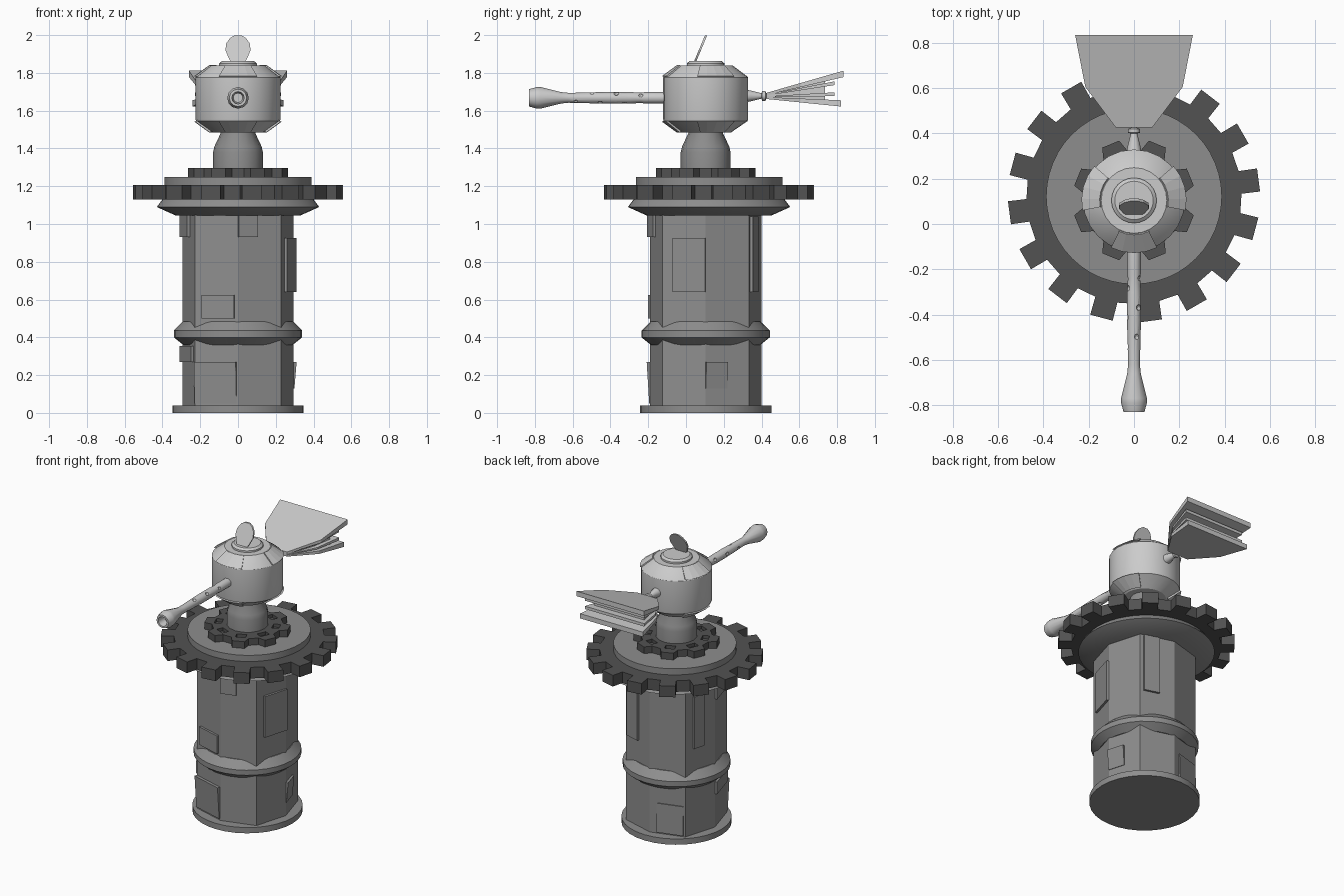
import bpy, bmesh, math
from mathutils import Vector, Matrix

if "Cube" in bpy.data.objects:
    bpy.data.objects.remove(bpy.data.objects["Cube"])

CY = 0.104      # tower axis
GY = 0.122      # wheel axis


def material(name, v):
    m = bpy.data.materials.new(name)
    m.diffuse_color = (v, v, v, 1)
    m.use_nodes = True
    m.node_tree.nodes["Principled BSDF"].inputs["Base Color"].default_value = m.diffuse_color
    return m


STONE = material("mid_grey", 0.27)
DARK = material("dark_grey", 0.085)
LIGHT = material("light_grey", 0.6)


def finish(name, bm, mat, smooth=None):
    bmesh.ops.recalc_face_normals(bm, faces=bm.faces)
    me = bpy.data.meshes.new(name)
    bm.to_mesh(me)
    bm.free()
    me.materials.append(mat)
    if smooth:
        me.shade_smooth()
        me.set_sharp_from_angle(angle=math.radians(smooth))
    ob = bpy.data.objects.new(name, me)
    bpy.context.collection.objects.link(ob)
    return ob


def loft(name, rings, mat, smooth=None):
    """Skin a stack of equal-length point rings and cap both ends."""
    bm = bmesh.new()
    rows = [[bm.verts.new(p) for p in r] for r in rings]
    n = len(rows[0])
    for a, b in zip(rows, rows[1:]):
        for i in range(n):
            bm.faces.new((a[i], a[(i + 1) % n], b[(i + 1) % n], b[i]))
    bm.faces.new(rows[0])
    bm.faces.new(rows[-1])
    return finish(name, bm, mat, smooth)


def lathe(name, profile, mat, sides=32, cy=CY, smooth=30):
    """Profile of (radius, z) turned around a vertical axis."""
    ang = [2 * math.pi * i / sides for i in range(sides)]
    return loft(name, [[(r * math.cos(a), cy + r * math.sin(a), z) for a in ang]
                       for r, z in profile], mat, smooth)


def lathe_y(name, profile, z, mat, sides=12):
    """Profile of (radius, y) turned around a front-to-back axis."""
    ang = [2 * math.pi * i / sides for i in range(sides)]
    return loft(name, [[(r * math.cos(a), y, z + r * math.sin(a)) for a in ang]
                       for r, y in profile], mat, 40)


def gear(name, teeth, root, tip, z0, z1, cy, phase, root_w, tip_w):
    """Toothed wheel; tooth widths are half angles as parts of one pitch."""
    pts = []
    pitch = 2 * math.pi / teeth
    for i in range(teeth):
        mid = i * pitch + phase
        for r, f in ((root, -root_w), (tip, -tip_w), (tip, tip_w), (root, root_w)):
            a = mid + f * pitch
            pts.append((r * math.cos(a), cy + r * math.sin(a)))
    return loft(name, [[(x, y, z) for x, y in pts] for z in (z0, z1)], DARK)


def carve(ob, cutter):
    mod = ob.modifiers.new("carve", 'BOOLEAN')
    mod.operation = 'DIFFERENCE'
    mod.solver = 'EXACT'
    mod.object = cutter
    cutter.hide_render = True
    cutter.hide_viewport = True


# --- tower: squarish octagonal shaft with round bands
CORNER = [Vector((math.cos(k * math.pi / 4), math.sin(k * math.pi / 4))) * (0.323 if k % 2 else 0.295)
          for k in range(8)]
loft("tower_shaft", [[(c.x, c.y + CY, z) for c in CORNER] for z in (0.02, 1.07)], STONE)
lathe("tower_foot", [(0.348, 0), (0.348, 0.04)], STONE)
lathe("tower_band", [(0.29, 0.36), (0.34, 0.40), (0.34, 0.435), (0.29, 0.485)], STONE)
lathe("tower_collar", [(0.33, 1.045), (0.43, 1.09), (0.40, 1.13), (0.39, 1.14)], STONE, 48, GY)


def panel(side, t0, t1, z0, z1, low=0.015, high=0.015):
    """Raised stone plate on one shaft face."""
    a, b = CORNER[side], CORNER[(side + 1) % 8]
    d = (b - a).normalized()
    out = Vector((d.y, -d.x))
    rings = []
    for z, thick in ((z0, low), (z1, high)):
        p, q = a.lerp(b, t0), a.lerp(b, t1)
        ring = [p - out * 0.01, q - out * 0.01, q + out * thick, p + out * thick]
        rings.append([(v.x, v.y + CY, z) for v in ring])
    loft("stone_panel", rings, STONE)


panel(6, 0.0, 0.45, 0.93, 1.05)
panel(4, 0.0, 0.6, 0.93, 1.05)
panel(7, 0.25, 1.0, 0.64, 0.925)
panel(5, 0.17, 0.92, 0.5, 0.625)
panel(4, 0.0, 0.9, 0.27, 0.355)
panel(5, 0.0, 0.97, 0.05, 0.27, 0.006, 0.02)
panel(0, 0.0, 0.5, 0.13, 0.27, 0.004, 0.016)
panel(1, 0.1, 0.55, 0.64, 1.04)
panel(3, 0.25, 0.6, 0.64, 1.0)
panel(2, 0.2, 0.95, 0.05, 0.25, 0.012, 0.006)

# --- wheels
gear("large_gear", 16, 0.475, 0.557, 1.13, 1.207, GY, math.radians(7.5), 0.27, 0.235)
lathe("gear_disc", [(0.388, 1.2), (0.388, 1.25)], STONE, 48, GY)
small = gear("small_gear", 8, 0.225, 0.272, 1.245, 1.297, CY, math.radians(22.5), 0.32, 0.19)
bm = bmesh.new()
for k in range(8):
    a = (k + 0.5) * math.pi / 4
    bmesh.ops.create_cube(bm, size=1, matrix=Matrix.Translation((0, CY, 1.3)) @ Matrix.Rotation(a, 4, 'Z')
                          @ Matrix.Translation((0.185, 0, 0)) @ Matrix.Diagonal((0.045, 0.065, 0.05, 1)))
carve(small, finish("gear_slot_cutter", bm, DARK))

# --- neck and head drum
lathe("neck", [(0.132, 1.25), (0.132, 1.38), (0.125, 1.41), (0.092, 1.48), (0.092, 1.50)], STONE, 16)
lathe("head_drum", [(0.135, 1.485), (0.222, 1.545), (0.225, 1.555), (0.225, 1.775), (0.222, 1.78),
                    (0.145, 1.838)], LIGHT, 24)
lathe("head_knob", [(0.10, 1.83), (0.10, 1.85), (0.085, 1.862)], LIGHT, 24)


def shoulder_plate(mid, half, top):
    """Curved plate lying on a sloped shoulder of the drum."""
    rings = []
    for i in range(5):
        a = math.radians(mid - half + i * half / 2)
        ring = []
        for r, h in ((0.215, 0), (0.232, 0.005), (0.152, 0.063), (0.14, 0.05)):
            z = 1.778 + h if top else 1.547 - h
            ring.append((r * math.cos(a), CY + r * math.sin(a), z))
        rings.append(ring)
    loft("shoulder_plate", rings, LIGHT)


for is_top in (True, False):
    for angle in (-90, 15, 165):
        shoulder_plate(angle, 26, is_top)

# --- leaf-shaped fin on the knob
fin = [(0.035, 1.855), (0.05, 1.88), (0.066, 1.92), (0.063, 1.955), (0.042, 1.985), (0.018, 1.999)]
outline = fin + [(-x, z) for x, z in reversed(fin)]
lean = lambda z: 0.04 + (z - 1.855) * 0.42
loft("head_fin", [[(x, lean(z) + o, z) for x, z in outline] for o in (0, 0.012)], LIGHT)

# --- pipe with flared, hollow mouth and finger holes
pipe = lathe_y("pipe", [(0.03, -0.09), (0.03, -0.22), (0.027, -0.24), (0.031, -0.30), (0.031, -0.42),
                        (0.026, -0.62), (0.03, -0.66), (0.057, -0.77), (0.057, -0.79), (0.046, -0.83),
                        (0.033, -0.83), (0.025, -0.77)], 1.668, LIGHT)
bm = bmesh.new()
for i in range(9):
    a = i * 2.2 + 0.5
    spot = (0.036 * math.cos(a), -0.24 - 0.043 * i, 1.668 + 0.036 * math.sin(a))
    bmesh.ops.create_icosphere(bm, subdivisions=2, radius=0.015, matrix=Matrix.Translation(spot))
carve(pipe, finish("finger_hole_cutter", bm, LIGHT))

# --- bellows at the back
lathe_y("bellows_rod", [(0.035, 0.31), (0.028, 0.345), (0.014, 0.40), (0.026, 0.403), (0.026, 0.42),
                        (0.014, 0.425)], 1.678, LIGHT)


def leaf(name, near, far, scale=1.0, reach=0.835):
    """Fan-shaped wedge; near and far are (low, high) heights of its ends."""
    half = [(0.08, 0.425), (0.215 * scale, 0.605), (0.26 * scale, reach)]
    pts = half + [(-x, y) for x, y in reversed(half)]
    rings = []
    for k in (0, 1):
        slope = (far[k] - near[k]) / (reach - 0.425)
        rings.append([(x, y, near[k] + (y - 0.425) * slope) for x, y in pts])
    loft(name, rings, LIGHT)


leaf("bellows_top_board", (1.682, 1.694), (1.778, 1.812))
leaf("bellows_bottom_board", (1.662, 1.672), (1.622, 1.655), 0.93, 0.82)
leaf("bellows_core", (1.669, 1.685), (1.65, 1.775), 0.74, 0.735)
leaf("bellows_upper_pleat", (1.680, 1.684), (1.735, 1.755), 0.88, 0.785)
leaf("bellows_lower_pleat", (1.672, 1.676), (1.677, 1.697), 0.88, 0.785)
